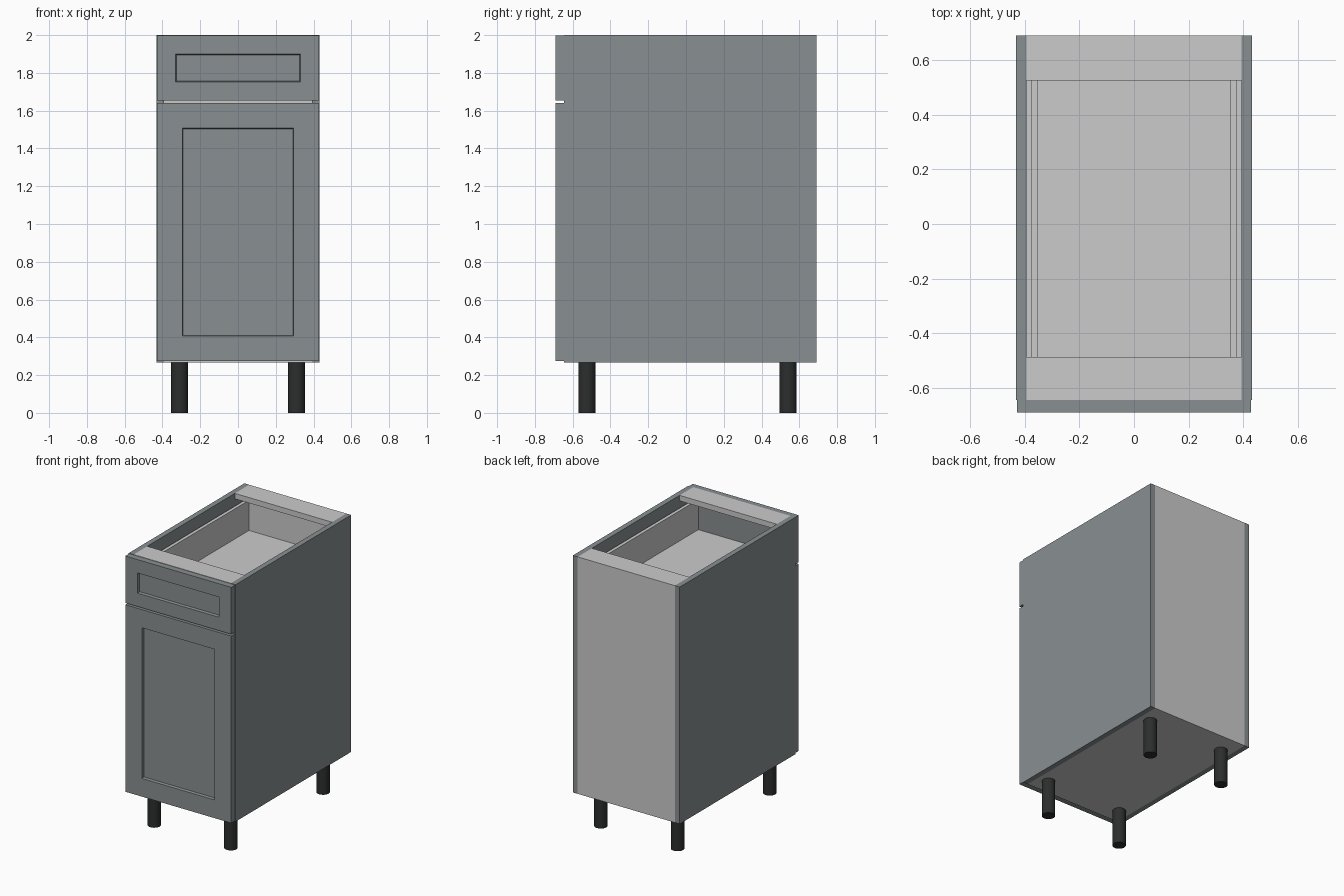
import bpy, bmesh
from mathutils import Vector

if "Cube" in bpy.data.objects:
    bpy.data.objects.remove(bpy.data.objects["Cube"])


def material(name, rgb):
    m = bpy.data.materials.new(name)
    m.diffuse_color = (*rgb, 1)
    m.use_nodes = True
    m.node_tree.nodes["Principled BSDF"].inputs["Base Color"].default_value = m.diffuse_color
    return m


paint = material("slate_paint", (0.25, 0.275, 0.285))
black = material("black_plastic", (0.025, 0.027, 0.027))


def box(name, x, y, z, mat=None, recess=None, depth=0.02):
    """Box from (min, max) ranges; recess insets and sinks the front face."""
    bm = bmesh.new()
    bmesh.ops.create_cube(bm, size=1)
    for v in bm.verts:
        v.co = Vector([lo + (c + 0.5) * (hi - lo) for c, (lo, hi) in zip(v.co, (x, y, z))])
    bm.normal_update()
    if recess:
        front = [min(bm.faces, key=lambda f: f.calc_center_median().y)]
        bmesh.ops.inset_region(bm, faces=front, thickness=recess, use_even_offset=True)
        bmesh.ops.inset_region(bm, faces=front, thickness=0.004, use_even_offset=True)
        for v in front[0].verts:
            v.co.y += depth
    me = bpy.data.meshes.new(name)
    bm.to_mesh(me)
    bm.free()
    ob = bpy.data.objects.new(name, me)
    bpy.context.collection.objects.link(ob)
    if mat:
        me.materials.append(mat)
    return ob


BOTTOM, TOP, BACK, FRONT = 0.268, 2.0, 0.69, -0.645
INNER, OUTER, T = 0.393, 0.432, 0.04

# Carcass
for side, s in (("left", -1), ("right", 1)):
    box(side + "_side_panel", sorted((s * INNER, s * OUTER)), (FRONT, BACK), (BOTTOM, TOP), paint)
span = (-INNER, INNER)
box("bottom_panel", span, (FRONT, BACK), (BOTTOM, BOTTOM + T))
box("back_panel", span, (BACK - 0.03, BACK), (BOTTOM + T, TOP - T))
box("front_stretcher", span, (FRONT, -0.487), (TOP - T, TOP))
box("back_stretcher", span, (0.525, BACK), (TOP - T, TOP))

# Framed fronts
box("door", (-0.428, 0.428), (-0.69, FRONT), (0.274, 1.641), paint, recess=0.133)
box("drawer_front", (-0.428, 0.428), (-0.69, FRONT), (1.654, 1.997), paint, recess=0.098)

# Drawer box
for side, s in (("left", -1), ("right", 1)):
    box("drawer_" + side + "_side", sorted((s * 0.352, s * 0.377)), (FRONT, 0.655), (1.68, 1.92))
box("drawer_back", (-0.352, 0.352), (0.63, 0.655), (1.68, 1.92))
box("drawer_floor", (-0.352, 0.352), (FRONT, 0.63), (1.68, 1.70))

# Legs
for end, y in (("front", -0.525), ("back", 0.54)):
    for side, x in (("left", -0.31), ("right", 0.31)):
        bpy.ops.mesh.primitive_cylinder_add(vertices=32, radius=0.045, depth=BOTTOM,
                                            location=(x, y, BOTTOM / 2))
        leg = bpy.context.object
        leg.name = f"{end}_{side}_leg"
        leg.data.materials.append(black)
        bpy.ops.object.shade_smooth_by_angle()
